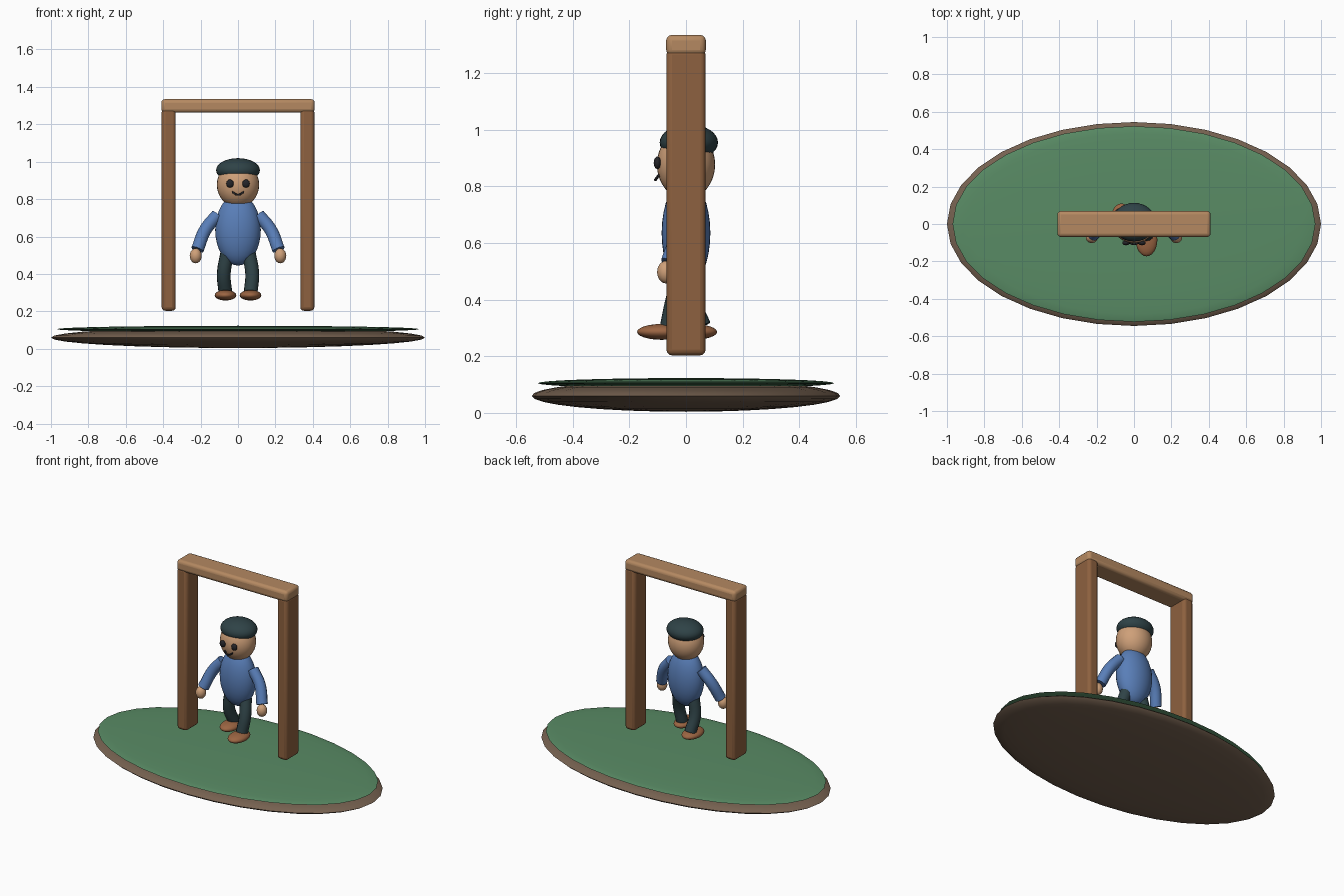
import bpy
import math

if "Cube" in bpy.data.objects:
    bpy.data.objects.remove(bpy.data.objects["Cube"])

COLORS = {
    "grass": (0.10, 0.26, 0.13), "earth": (0.18, 0.12, 0.08),
    "post_wood": (0.27, 0.12, 0.05), "beam_wood": (0.46, 0.25, 0.12),
    "skin": (0.62, 0.35, 0.19), "shirt": (0.10, 0.21, 0.48),
    "dark_cloth": (0.028, 0.055, 0.062), "shoe": (0.33, 0.13, 0.055),
    "ink": (0.018, 0.018, 0.022),
}
mats = {}
for key, rgb in COLORS.items():
    mats[key] = bpy.data.materials.new(key)
    mats[key].diffuse_color = (*rgb, 1)


def finish(name, mat, angle=60):
    ob = bpy.context.object
    ob.name = name
    ob.data.materials.clear()
    ob.data.materials.append(mats[mat])
    bpy.ops.object.shade_smooth_by_angle(angle=math.radians(angle))
    return ob


def ellipsoid(name, mat, center, radii, segments=32, rings=16):
    bpy.ops.mesh.primitive_uv_sphere_add(segments=segments, ring_count=rings, radius=1, location=center)
    bpy.context.object.scale = radii
    bpy.ops.object.transform_apply(location=False, rotation=False, scale=True)
    return finish(name, mat)


def block(name, mat, lo, hi, bevel):
    bpy.ops.mesh.primitive_cube_add(size=1, location=[(a + b) / 2 for a, b in zip(lo, hi)])
    ob = bpy.context.object
    ob.scale = [b - a for a, b in zip(lo, hi)]
    bpy.ops.object.transform_apply(location=False, rotation=False, scale=True)
    mod = ob.modifiers.new("bevel", "BEVEL")
    mod.width = bevel
    mod.segments = 3
    return finish(name, mat, 40)


def tube(name, mat, points, radius):
    cu = bpy.data.curves.new(name, "CURVE")
    cu.dimensions = "3D"
    cu.bevel_depth = radius
    cu.bevel_resolution = 4
    cu.use_fill_caps = True
    sp = cu.splines.new("BEZIER")
    sp.resolution_u = 8
    sp.bezier_points.add(len(points) - 1)
    for bp, co in zip(sp.bezier_points, points):
        bp.co = co
        bp.handle_left_type = bp.handle_right_type = "AUTO"
    ob = bpy.data.objects.new(name, cu)
    bpy.context.collection.objects.link(ob)
    bpy.ops.object.select_all(action="DESELECT")
    ob.select_set(True)
    bpy.context.view_layer.objects.active = ob
    bpy.ops.object.convert(target="MESH")
    return finish(name, mat)


# Oval ground
ellipsoid("earth_base", "earth", (0, 0, 0.06), (1.0, 0.545, 0.056))
ellipsoid("grass_top", "grass", (0, 0, 0.105), (0.97, 0.523, 0.018))

# Door frame
for side, s in (("left", -1), ("right", 1)):
    x0, x1 = sorted((s * 0.333, s * 0.408))
    block(side + "_post", "post_wood", (x0, -0.069, 0.203), (x1, 0.069, 1.285), 0.02)
block("top_beam", "beam_wood", (-0.41, -0.07, 1.262), (0.41, 0.07, 1.335), 0.02)

# Torso, head and cap
ellipsoid("torso", "shirt", (0, 0, 0.635), (0.122, 0.086, 0.19))
ellipsoid("head", "skin", (0, 0, 0.877), (0.113, 0.103, 0.122))
ellipsoid("cap", "dark_cloth", (0, 0.01, 0.955), (0.117, 0.103, 0.064))
tube("mouth", "ink", [(-0.03, -0.097, 0.838), (0, -0.108, 0.823), (0.03, -0.097, 0.838)], 0.005)

# Paired parts; the legs are in mid stride
for side, s, step in (("left", -1, 0.052), ("right", 1, -0.055)):
    ellipsoid(side + "_eye", "ink", (s * 0.043, -0.101, 0.883), (0.02, 0.013, 0.022), 20, 12)
    tube(side + "_arm", "shirt",
         [(s * 0.11, 0, 0.715), (s * 0.175, -0.018, 0.635), (s * 0.217, -0.055, 0.53)], 0.035)
    ellipsoid(side + "_hand", "skin", (s * 0.226, -0.07, 0.497), (0.032, 0.032, 0.04), 24, 12)
    tube(side + "_leg", "dark_cloth",
         [(s * 0.058, 0, 0.51), (s * 0.076, step * 0.45 - 0.01, 0.40), (s * 0.068, step, 0.305)], 0.037)
    ellipsoid(side + "_shoe", "shoe", (s * 0.067, step - 0.03, 0.286), (0.058, 0.088, 0.028), 24, 12)

for m in bpy.data.materials:
    if m.users and not m.is_grease_pencil:
        m.use_nodes = True
        m.node_tree.nodes["Principled BSDF"].inputs["Base Color"].default_value = m.diffuse_color
